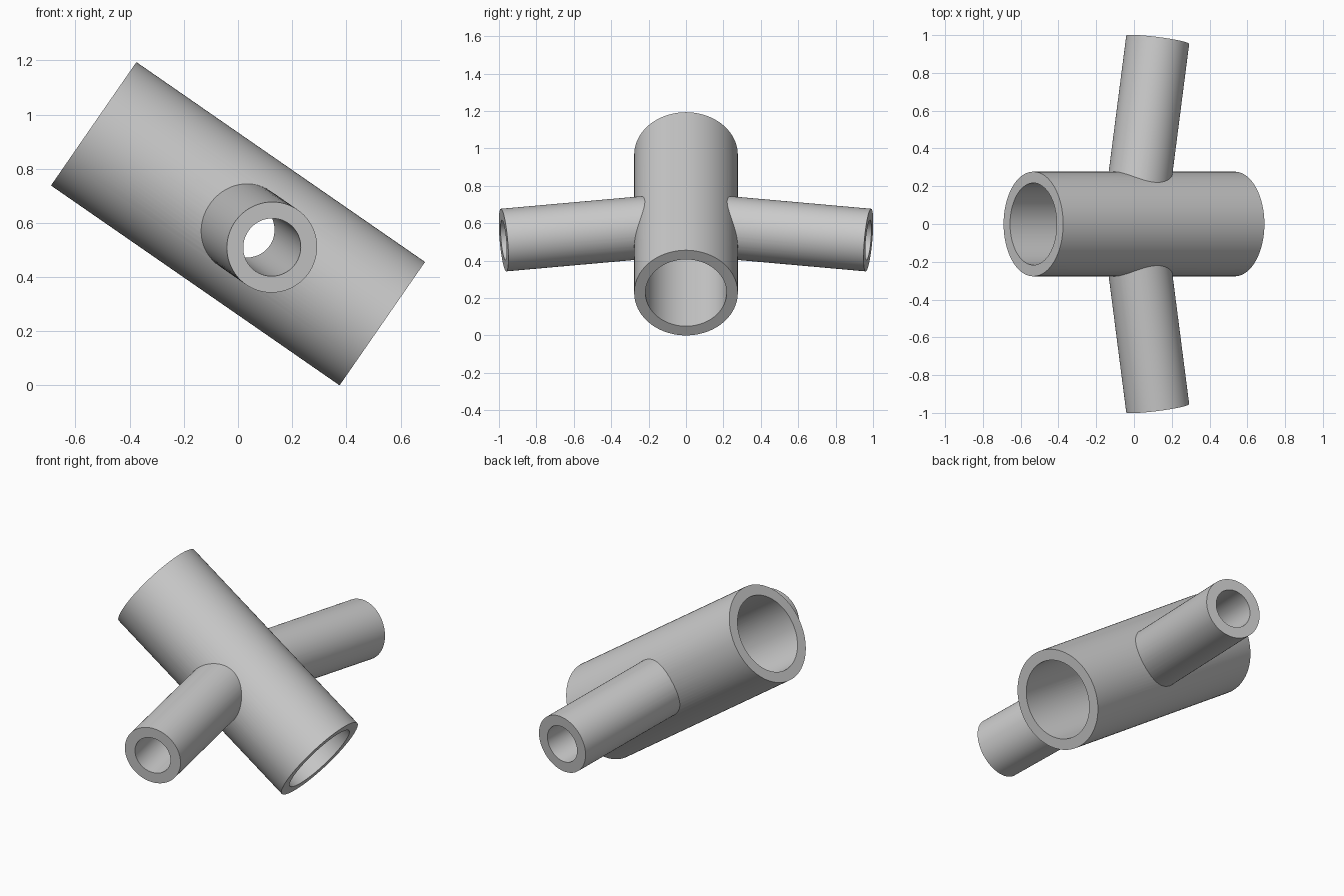
import bpy
from math import radians, sin, cos
from mathutils import Vector

if "Cube" in bpy.data.objects:
    bpy.data.objects.remove(bpy.data.objects["Cube"])

CENTRE = Vector((0, 0, 0.597))
PITCH = radians(34.7)      # downward slope of the main pipe
SWEEP = radians(8.9)       # branch lean towards the lower end
AXIS = Vector((cos(PITCH), 0, -sin(PITCH)))
HALF_LEN, BRANCH_LEN = 0.648, 0.987
MAIN_R, MAIN_BORE = 0.277, 0.217
BRANCH_R, BRANCH_BORE = 0.168, 0.107


def rod(name, start, end, radius):
    d = end - start
    bpy.ops.mesh.primitive_cylinder_add(vertices=96, radius=radius, depth=d.length,
                                        location=(start + end) / 2,
                                        rotation=d.to_track_quat('Z', 'Y').to_euler())
    ob = bpy.context.object
    ob.name = name
    return ob


def combine(target, tool, operation):
    tool.hide_render = True
    mod = target.modifiers.new(operation.lower(), 'BOOLEAN')
    mod.operation, mod.solver, mod.object = operation, 'EXACT', tool
    bpy.context.view_layer.objects.active = target
    bpy.ops.object.modifier_apply(modifier=mod.name)
    bpy.data.objects.remove(tool, do_unlink=True)


# main sloping pipe
joint = rod("pipe_joint", CENTRE - AXIS * HALF_LEN, CENTRE + AXIS * HALF_LEN, MAIN_R)

# two mirrored side branches
branch_dirs = [AXIS * sin(SWEEP) + Vector((0, s * cos(SWEEP), 0)) for s in (-1, 1)]
for d in branch_dirs:
    combine(joint, rod("branch", CENTRE, CENTRE + d * BRANCH_LEN, BRANCH_R), 'UNION')

# bores through the main pipe and both branches
combine(joint, rod("main_bore", CENTRE - AXIS, CENTRE + AXIS, MAIN_BORE), 'DIFFERENCE')
for d in branch_dirs:
    combine(joint, rod("branch_bore", CENTRE, CENTRE + d * 1.2, BRANCH_BORE), 'DIFFERENCE')

# smooth walls, sharp rims
bpy.ops.object.select_all(action='DESELECT')
joint.select_set(True)
bpy.context.view_layer.objects.active = joint
bpy.ops.object.shade_smooth_by_angle(angle=radians(25))
